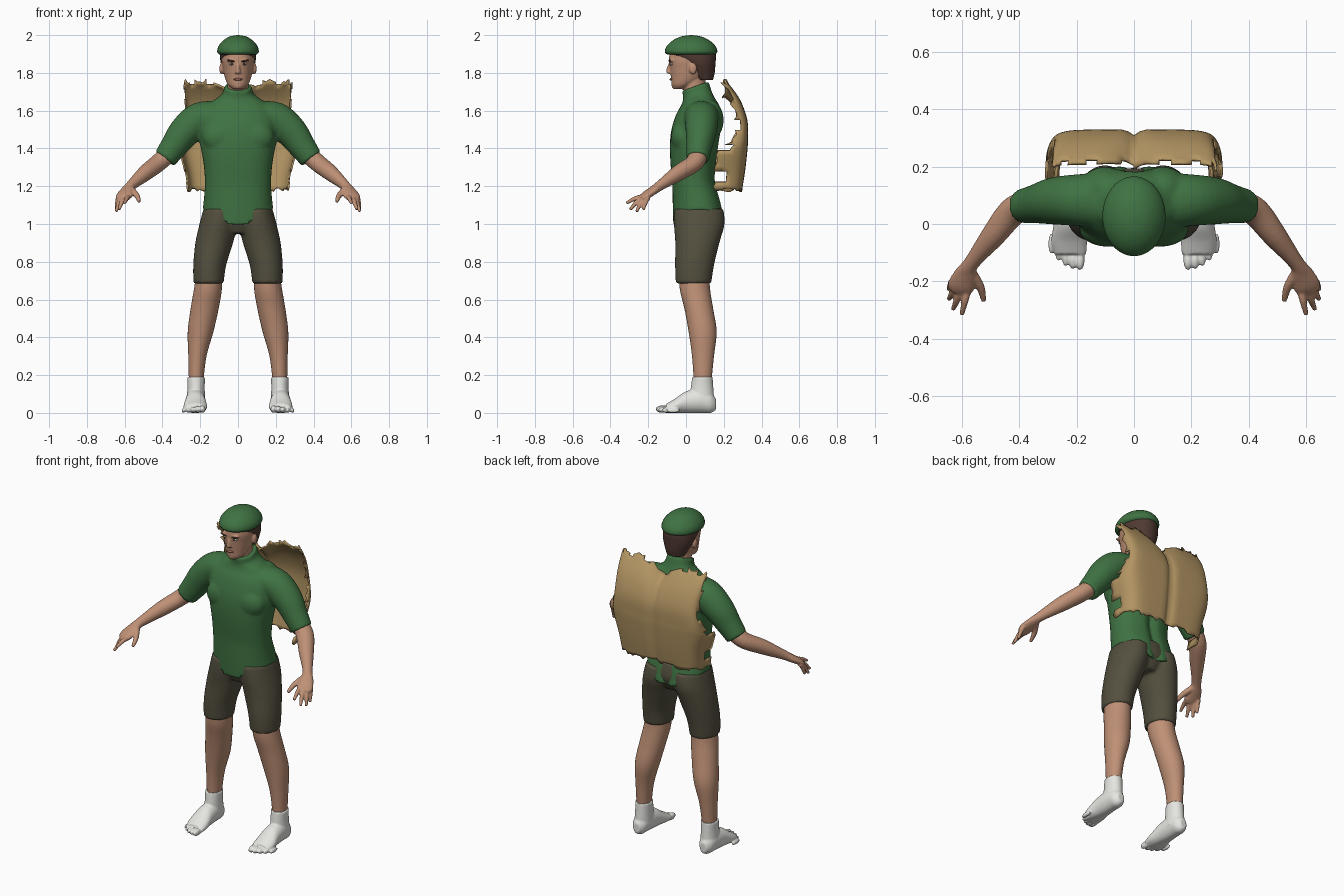
import bpy, bmesh, math, random
from mathutils import Vector, Matrix

random.seed(4)
default_cube = bpy.data.objects.get("Cube")
if default_cube:
    bpy.data.objects.remove(default_cube)


def material(name, red, green, blue):
    mat = bpy.data.materials.new(name)
    mat.use_nodes = True
    mat.diffuse_color = (red, green, blue, 1)
    shader = next(n for n in mat.node_tree.nodes if n.type == "BSDF_PRINCIPLED")
    shader.inputs["Base Color"].default_value = (red, green, blue, 1)
    return mat


SKIN = material("skin", .52, .28, .18)
GREEN = material("cloth green", .05, .17, .055)
OLIVE = material("shorts olive", .088, .08, .05)
TAN = material("pack tan", .45, .3, .125)
WHITE = material("sock white", .78, .78, .75)
HAIR = material("hair brown", .08, .042, .032)
LIPS = material("lips", .34, .15, .11)
BOTH = (1, -1)
UP = Vector((0, 0, 1))
FORE = Vector((0, 1, 0))


def spline(rows, steps):
    """Smooth curve through rows of numbers."""
    result = []
    last = len(rows) - 1
    for i in range(last):
        quad = [rows[max(0, min(last, i + k))] for k in (-1, 0, 1, 2)]
        for j in range(steps):
            t = j / steps
            result.append([b + t / 2 * (c - a + t * (2*a - 5*b + 4*c - d + t * (3*b - a - 3*c + d)))
                           for a, b, c, d in zip(*quad)])
    return result + [list(rows[-1])]


def tube(bm, rows, axis=None, sides=(1,), count=32, power=2.0, steps=5):
    """Closed loft; each row is x, y, z and two radii. No axis: follow the path."""
    path = spline(rows, steps)
    centres = [Vector(p[:3]) for p in path]
    for side in sides:
        rings = []
        for i, p in enumerate(path):
            ahead = axis or (centres[min(i + 1, len(path) - 1)] - centres[max(i - 1, 0)]).normalized()
            ref = FORE if abs(ahead.z) > .9 else UP
            across = ahead.cross(ref).normalized()
            rise = across.cross(ahead).normalized()
            ring = []
            for k in range(count):
                c, s = math.cos(math.tau * k / count), math.sin(math.tau * k / count)
                size = (abs(c) ** power + abs(s) ** power) ** (-1 / power)
                co = centres[i] + across * c * size * p[3] + rise * s * size * p[4]
                ring.append(bm.verts.new((co.x * side, co.y, co.z)))
            rings.append(ring)
        for low, high in zip(rings, rings[1:]):
            for k in range(count):
                n = (k + 1) % count
                bm.faces.new((low[k], low[n], high[n], high[k]))
        bm.faces.new(rings[0])
        bm.faces.new(rings[-1])


def ball(bm, centre, radii, sides=(1,), tilt=0):
    for side in sides:
        place = Matrix.Translation((centre[0] * side, centre[1], centre[2]))
        place = place @ Matrix.Rotation(tilt * side, 4, "Y") @ Matrix.Diagonal((*radii, 1))
        bmesh.ops.create_uvsphere(bm, u_segments=20, v_segments=12, radius=1, matrix=place)


def finish(name, bm, mat, voxel=0, relax=3):
    """Make the object; a voxel size fuses its overlapping parts into one skin."""
    bmesh.ops.recalc_face_normals(bm, faces=bm.faces)
    mesh = bpy.data.meshes.new(name)
    bm.to_mesh(mesh)
    bm.free()
    mesh.materials.append(mat)
    obj = bpy.data.objects.new(name, mesh)
    bpy.context.collection.objects.link(obj)
    for poly in mesh.polygons:
        poly.use_smooth = True
    if voxel:
        fuse = obj.modifiers.new("fuse", "REMESH")
        fuse.mode = "VOXEL"
        fuse.voxel_size = voxel
        fuse.use_smooth_shade = True
        soften = obj.modifiers.new("soften", "SMOOTH")
        soften.factor = .5
        soften.iterations = relax
    return obj


# Shirt: torso with curved hem and slanted collar, chest, shoulder blades, sleeves
bm = bmesh.new()
tube(bm, [(0, .07, 1.08, .187, .137), (0, .06, 1.14, .18, .13), (0, .042, 1.22, .175, .115),
          (0, .04, 1.32, .182, .122), (0, .045, 1.42, .2, .13), (0, .055, 1.5, .207, .132),
          (0, .07, 1.58, .2, .122), (0, .075, 1.64, .15, .095), (0, .06, 1.685, .085, .075),
          (0, .05, 1.73, .072, .07)], axis=UP, power=2.3, count=48)
for v in bm.verts:
    if v.co.z < 1.2:
        v.co.z -= .09 * (1.2 - v.co.z) / .12 * max(0, 1 - (v.co.x / .187) ** 2)
    if v.co.z > 1.66:
        v.co.z += (v.co.y - .05) * .35 * min(1, (v.co.z - 1.66) / .04)
    if v.co.y > .1 and v.co.z < 1.6:
        v.co.y -= .022 * math.exp(-(v.co.x / .025) ** 2)
ball(bm, (.09, -.02, 1.46), (.1, .06, .085), BOTH)
ball(bm, (.1, .12, 1.55), (.09, .08, .11), BOTH)
tube(bm, [(.1, .08, 1.575, .1, .075), (.2, .083, 1.555, .09, .09), (.28, .08, 1.49, .082, .085),
          (.34, .07, 1.41, .068, .072), (.388, .062, 1.345, .06, .062)], sides=BOTH)
finish("shirt", bm, GREEN, .009, 4)

# Shorts
bm = bmesh.new()
tube(bm, [(.156, .04, .685, .08, .094), (.15, .045, .78, .087, .103), (.126, .06, .9, .1, .117),
          (.104, .07, 1, .1, .134), (.095, .068, 1.08, .088, .13)], axis=UP, sides=BOTH)
tube(bm, [(0, .065, .95, .08, .09), (0, .07, 1.03, .18, .125), (0, .065, 1.12, .165, .115)], axis=UP)
finish("shorts", bm, OLIVE, .009)

# Lower legs
bm = bmesh.new()
tube(bm, [(.152, .042, .74, .068, .08), (.16, .048, .65, .074, .08), (.177, .068, .55, .074, .076),
          (.198, .088, .43, .068, .074), (.215, .09, .3, .048, .058), (.222, .088, .16, .038, .046)],
     axis=UP, sides=BOTH)
finish("lower_legs", bm, SKIN)

# Socked feet with separate toes
bm = bmesh.new()
tube(bm, [(.225, .158, .045, .02, .03), (.225, .13, .055, .042, .055), (.225, .08, .065, .05, .065),
          (.225, 0, .056, .055, .058), (.226, -.06, .036, .062, .038), (.222, -.105, .024, .056, .024)],
     axis=FORE, sides=BOTH)
tube(bm, [(.224, .083, .05, .05, .068), (.222, .085, .13, .046, .06), (.222, .087, .19, .047, .054)],
     axis=UP, sides=BOTH)
for i in range(5):
    thick = .02 - i * .0018
    ball(bm, (.188 + i * .025, -.125 + i * i * .0035, thick), (thick * .8, .036, thick), BOTH)
for v in bm.verts:
    v.co.z = max(v.co.z, 0)
finish("socks", bm, WHITE, .005, 2)

# Forearms, hands and fingers
bm = bmesh.new()
tube(bm, [(.355, .07, 1.385, .05, .05), (.42, .045, 1.325, .05, .046), (.49, -.04, 1.27, .042, .042),
          (.565, -.135, 1.205, .027, .027), (.583, -.17, 1.18, .038, .023), (.602, -.215, 1.15, .046, .02),
          (.61, -.238, 1.132, .036, .014)], sides=BOTH)
fingers = {"index": ((.578, -.22, 1.145), (.6, -.316, 1.11)),
           "middle": ((.6, -.225, 1.142), (.63, -.297, 1.075)),
           "ring": ((.618, -.218, 1.14), (.645, -.262, 1.065)),
           "little": ((.632, -.2, 1.142), (.645, -.227, 1.075))}
for root, tip in fingers.values():
    knuckle = [(a + b) / 2 for a, b in zip(root, tip)]
    knuckle[2] += .008
    tube(bm, [(*root, .014, .014), (*knuckle, .0125, .0125), (*tip, .008, .008)], sides=BOTH, count=12)
tube(bm, [(.565, -.17, 1.182, .018, .018), (.535, -.22, 1.15, .015, .015), (.523, -.268, 1.118, .009, .009)],
     sides=BOTH, count=12)
finish("arms_and_hands", bm, SKIN, .005, 2)

# Head with neck, nose, ears and brow
bm = bmesh.new()
tube(bm, [(0, .055, 1.64, .06, .06), (0, .045, 1.72, .056, .06), (0, .04, 1.8, .058, .065)], axis=UP)
tube(bm, [(0, -.035, 1.714, .028, .03), (0, -.018, 1.735, .052, .058), (0, .008, 1.77, .068, .087),
          (0, .025, 1.82, .08, .11), (0, .03, 1.87, .087, .121), (0, .03, 1.93, .08, .11)], axis=UP)
tube(bm, [(0, -.08, 1.85, .009, .012), (0, -.088, 1.82, .011, .016), (0, -.088, 1.797, .017, .015)],
     axis=UP, count=16)
ball(bm, (.087, .037, 1.822), (.012, .02, .03), BOTH)
ball(bm, (.032, -.075, 1.866), (.028, .015, .009), BOTH)
ball(bm, (0, -.06, 1.73), (.022, .016, .016))
finish("head", bm, SKIN, .005, 2)

# Facial details
bm = bmesh.new()
ball(bm, (.033, -.077, 1.846), (.014, .008, .006), BOTH)
finish("eyes", bm, WHITE)
bm = bmesh.new()
ball(bm, (.033, -.083, 1.846), (.006, .004, .006), BOTH)
finish("pupils", bm, HAIR)
bm = bmesh.new()
ball(bm, (.036, -.085, 1.864), (.022, .008, .0045), BOTH, -.2)
finish("eyebrows", bm, HAIR)
bm = bmesh.new()
ball(bm, (0, -.078, 1.766), (.025, .009, .0065))
finish("mouth", bm, LIPS)

# Hair
bm = bmesh.new()
tube(bm, [(0, .098, 1.763, .055, .045), (0, .08, 1.8, .072, .072), (0, .063, 1.85, .091, .093),
          (0, .036, 1.9, .095, .122), (0, .03, 1.93, .085, .11)], axis=UP)
finish("hair", bm, HAIR)

# Domed cap
bm = bmesh.new()
tube(bm, [(0, .027, 1.898, .1, .128), (0, .027, 1.912, .11, .139), (0, .027, 1.94, .104, .13),
          (0, .027, 1.97, .08, .1), (0, .027, 1.992, .045, .055), (0, .027, 2, .005, .006)], axis=UP, count=40)
finish("cap", bm, GREEN)

# Back shell: thin curved sheet with torn edges; rows are height, back, wrap depth, half width
bm = bmesh.new()
profile = spline([(1.18, .292, .14, .265), (1.28, .308, .155, .28), (1.39, .32, .15, .305), (1.45, .323, .07, .29),
                  (1.55, .32, .055, .275), (1.66, .28, .045, .28), (1.755, .21, .02, .285)], 4)
columns = 40
grid = []
for i, (height, back, depth, width) in enumerate(profile):
    row = []
    for k in range(columns + 1):
        u = 2 * k / columns - 1
        x = width * math.sin(u * math.pi / 2)
        y = back - depth * abs(u) ** 5 - .02 * math.exp(-(x / .02) ** 2)
        z = height - .075 * math.exp(-(x / .07) ** 2) * (i / (len(profile) - 1)) ** 4
        if i in (0, len(profile) - 1):
            z += random.uniform(-.012, .012)
        if k in (0, columns):
            y += random.uniform(-.012, .012)
        row.append(bm.verts.new((x, y, z)))
    grid.append(row)
for i in range(len(grid) - 1):
    for k in range(columns):
        torn_side = k in (0, 1, columns - 2, columns - 1) and (i // 2) % 3 == 1
        torn_top = i == len(grid) - 2 and (k // 2) % 3 == 0
        if not (torn_side or torn_top):
            bm.faces.new((grid[i][k], grid[i][k + 1], grid[i + 1][k + 1], grid[i + 1][k]))
bmesh.ops.delete(bm, geom=[v for v in bm.verts if not v.link_faces], context="VERTS")
shell = finish("back_shell", bm, TAN)
thickness = shell.modifiers.new("thickness", "SOLIDIFY")
thickness.thickness = .01
thickness.offset = 0
